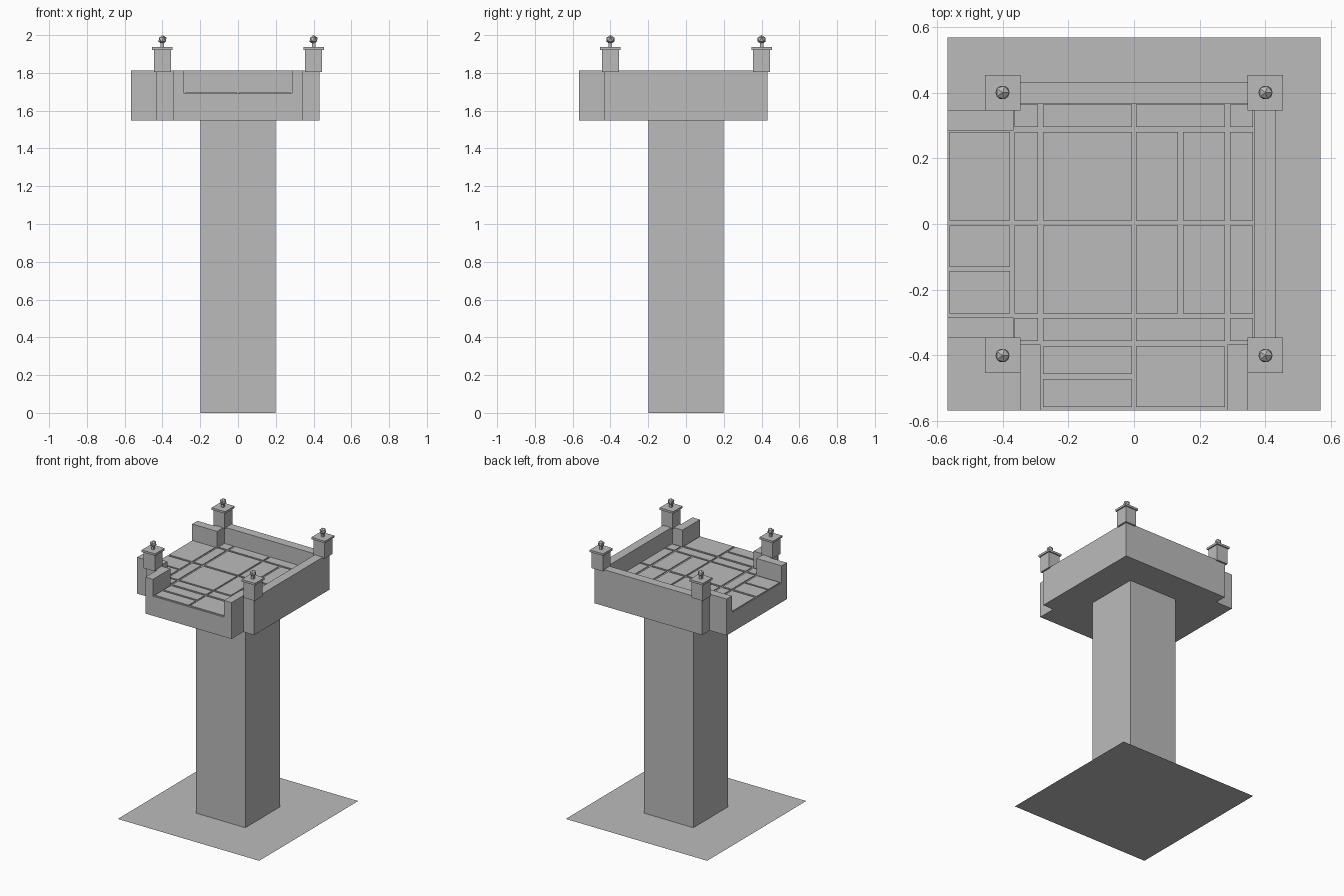
import bpy
import bmesh

default = bpy.data.objects.get("Cube")
if default:
    bpy.data.objects.remove(default, do_unlink=True)

stone = bpy.data.materials.new("stone_grey")
stone.use_nodes = True
GREY = (0.5, 0.5, 0.5, 1)
stone.diffuse_color = GREY
stone.node_tree.nodes["Principled BSDF"].inputs["Base Color"].default_value = GREY

BASE, FLOOR, TOP = 1.548, 1.69, 1.812   # platform underside, floor bed, parapet top
OUT, EDGE, STUB, WALK, ROOM = 0.567, 0.432, 0.345, 0.285, 0.367


def finish(name, bm):
    bmesh.ops.recalc_face_normals(bm, faces=bm.faces)
    mesh = bpy.data.meshes.new(name)
    bm.to_mesh(mesh)
    bm.free()
    mesh.materials.append(stone)
    obj = bpy.data.objects.new(name, mesh)
    bpy.context.collection.objects.link(obj)
    return obj


def add_prism(bm, outline, z0, z1):
    face = bm.faces.new([bm.verts.new((x, y, z0)) for x, y in outline])
    grown = bmesh.ops.extrude_face_region(bm, geom=[face], use_keep_orig=True)
    for v in grown["geom"]:
        if isinstance(v, bmesh.types.BMVert):
            v.co.z = z1


def add_box(bm, x0, x1, y0, y1, z0, z1):
    add_prism(bm, [(x0, y0), (x1, y0), (x1, y1), (x0, y1)], z0, z1)


def box(name, *bounds):
    bm = bmesh.new()
    add_box(bm, *bounds)
    return finish(name, bm)


# Ground sheet and column
bm = bmesh.new()
bmesh.ops.create_grid(bm, x_segments=1, y_segments=1, size=OUT)
finish("ground_sheet", bm)
box("column", -0.198, 0.198, -0.198, 0.198, 0, BASE + 0.02)

# Platform with walkway stubs on the front and right sides
bm = bmesh.new()
add_prism(bm, [(-EDGE, -EDGE), (-STUB, -EDGE), (-STUB, -OUT), (STUB, -OUT),
               (STUB, -EDGE), (EDGE, -EDGE), (EDGE, EDGE), (-EDGE, EDGE),
               (-EDGE, STUB), (-OUT, STUB), (-OUT, -STUB), (-EDGE, -STUB)], BASE, TOP)
platform = finish("platform", bm)

# Hollow out the room and both walkways, leaving the parapets
cutters = [
    box("room_cutter", -ROOM, ROOM, -ROOM, ROOM, FLOOR, 2),
    box("right_walkway_cutter", -0.7, 0, -WALK, WALK, FLOOR, 2),
    box("front_walkway_cutter", -WALK, WALK, -0.7, 0, FLOOR, 2),
]
bpy.context.view_layer.objects.active = platform
for cutter in cutters:
    cutter.hide_render = True
    cut = platform.modifiers.new(cutter.name, "BOOLEAN")
    cut.operation = "DIFFERENCE"
    cut.solver = "EXACT"
    cut.object = cutter
    bpy.ops.object.modifier_apply(modifier=cut.name)
    bpy.data.objects.remove(cutter, do_unlink=True)

# Floor slabs, raised slightly so that grooves remain between them
LEFT, WIDE, HALF_A, HALF_B, RIGHT = (
    (-0.363, -0.292), (-0.277, -0.006), (0.006, 0.134), (0.149, 0.277), (0.292, 0.362))
FULL = (HALF_A[0], HALF_B[1])
BACK, REAR, FORE, FRONT = (0.295, 0.364), (0.011, 0.28), (-0.272, -0.005), (-0.356, -0.286)
tiles = [(c, r) for c in (LEFT, WIDE, FULL, RIGHT) for r in (BACK, FRONT)]
tiles += [(c, r) for c in (LEFT, WIDE, HALF_A, HALF_B, RIGHT) for r in (REAR, FORE)]
tiles += [((-0.562, -0.377), r) for r in (REAR, (-0.131, -0.005), (-0.272, -0.143))]
tiles += [(WIDE, (-0.457, -0.373)), (WIDE, (-0.557, -0.472)), (FULL, (-0.557, -0.373))]
bm = bmesh.new()
for column, row in tiles:
    add_box(bm, *column, *row, FLOOR, FLOOR + 0.006)
finish("floor_slabs", bm)

# Corner posts: shaft, cap, neck and faceted ball
for side, x in (("right", -0.4), ("left", 0.4)):
    for end, y in (("front", -0.4), ("back", 0.4)):
        bm = bmesh.new()
        for half, z0, z1 in ((0.045, 1.804, 1.922), (0.054, 1.922, 1.937), (0.009, 1.937, 1.96)):
            add_box(bm, x - half, x + half, y - half, y + half, z0, z1)
        ball = bmesh.ops.create_icosphere(bm, subdivisions=1, radius=0.024)
        bmesh.ops.translate(bm, verts=ball["verts"], vec=(x, y, 1.976))
        finish(f"{end}_{side}_post", bm)
